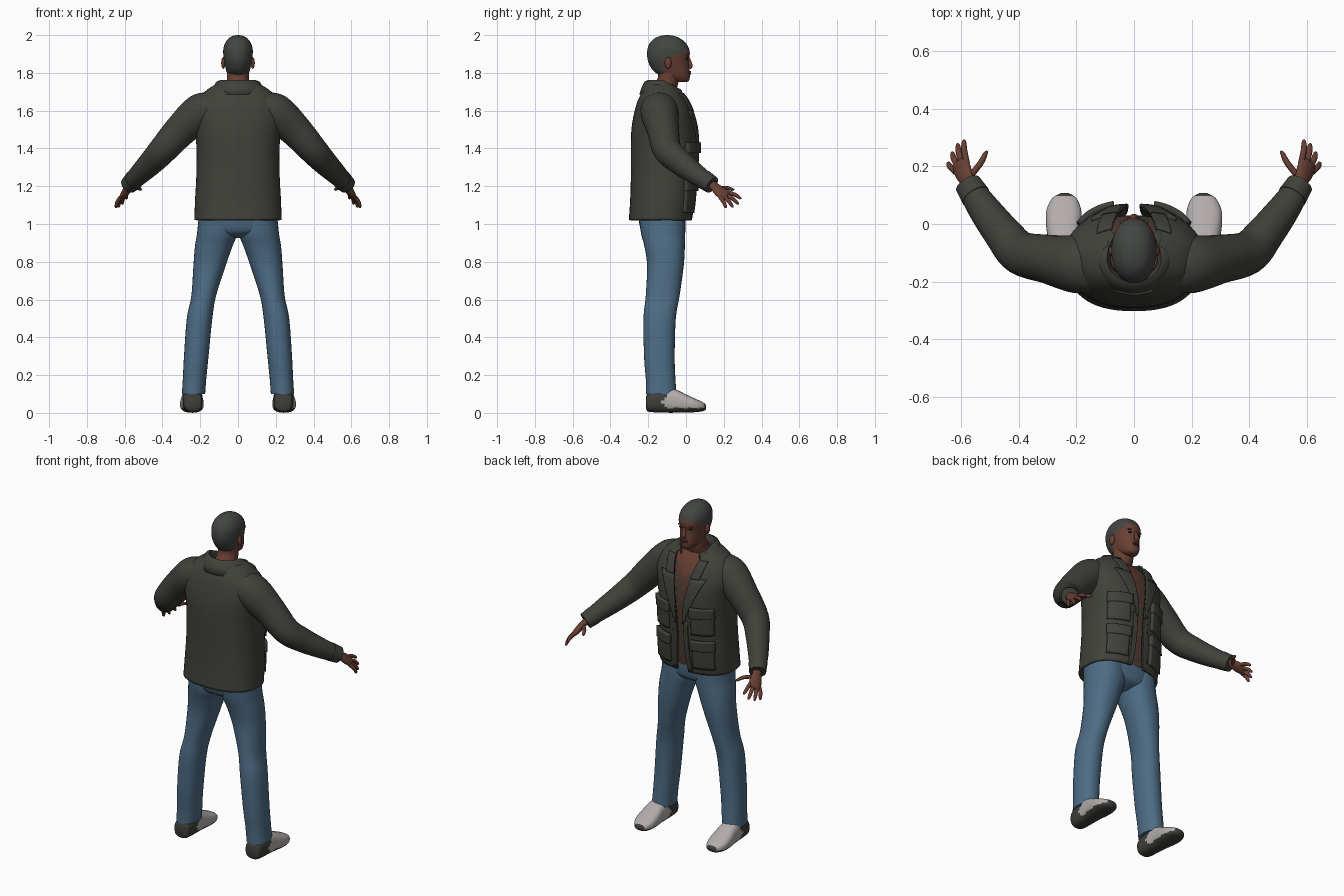
import bpy, bmesh, math
from mathutils import Vector as V

if "Cube" in bpy.data.objects:
    bpy.data.objects.remove(bpy.data.objects["Cube"])


def material(name, r, g, b):
    m = bpy.data.materials.new(name)
    m.use_nodes = True
    m.diffuse_color = (r, g, b, 1)
    bsdf = m.node_tree.nodes["Principled BSDF"]
    bsdf.inputs["Base Color"].default_value = (r, g, b, 1)
    bsdf.inputs["Roughness"].default_value = 0.9
    return m


JACKET = material("dark olive cloth", .052, .053, .043)
DENIM = material("blue denim", .075, .15, .235)
SKIN = material("brown skin", .14, .05, .033)
LIPS = material("dark lips", .10, .032, .024)
HAIR = material("charcoal hair", .055, .06, .055)
SHOE = material("pale grey canvas", .45, .41, .41)
SOLE = material("dark rubber", .048, .049, .041)
SHIRT = material("russet shirt", .10, .045, .032)
EYE = material("dark eye", .015, .012, .01)


def build(name, verts, faces, mats, rule=None, mirror=False, thick=0, angle=50):
    """Mesh object with a per-face colour rule and optional mirror / thickness."""
    me = bpy.data.meshes.new(name)
    me.from_pydata(verts, [], faces)
    bm = bmesh.new()
    bm.from_mesh(me)
    bmesh.ops.remove_doubles(bm, verts=bm.verts, dist=1e-5)
    bmesh.ops.recalc_face_normals(bm, faces=bm.faces)
    bm.to_mesh(me)
    bm.free()
    ob = bpy.data.objects.new(name, me)
    bpy.context.collection.objects.link(ob)
    for m in mats:
        me.materials.append(m)
    if rule:
        for p in me.polygons:
            p.material_index = rule(p.center)
    bpy.ops.object.select_all(action="DESELECT")
    bpy.context.view_layer.objects.active = ob
    ob.select_set(True)
    bpy.ops.object.shade_smooth_by_angle(angle=math.radians(angle))
    if thick:
        mod = ob.modifiers.new("thickness", "SOLIDIFY")
        mod.thickness, mod.offset = thick, 0
    if mirror:
        ob.modifiers.new("mirror", "MIRROR").use_mirror_merge = False
    return ob


def at(rows, f):
    """Catmull-Rom sample of a table of tuples at fractional row f."""
    i = min(int(f), len(rows) - 2)
    t = f - i
    a, b, c, d = (rows[max(0, min(len(rows) - 1, i + k))] for k in (-1, 0, 1, 2))
    return [q + t * .5 * (r - p + t * (2 * p - 5 * q + 4 * r - s + t * (3 * (q - r) + s - p)))
            for p, q, r, s in zip(a, b, c, d)]


def spline(rows, k):
    n = (len(rows) - 1) * k
    return [at(rows, i / k) for i in range(n + 1)]


def spow(v, e):
    return math.copysign(abs(v) ** e, v)


def loft(name, rings, mats, n=2, seg=32, **kw):
    """Skin over rings given as (centre, side vector, up vector)."""
    verts, faces = [], []
    for c, u, w in rings:
        for j in range(seg):
            t = math.tau * j / seg
            verts.append(c + u * spow(math.sin(t), 2 / n) + w * spow(math.cos(t), 2 / n))
    for i in range(len(rings) - 1):
        for j in range(seg):
            a, b = i * seg + j, i * seg + (j + 1) % seg
            faces.append((a, b, b + seg, a + seg))
    faces += [tuple(range(seg)), tuple(range(len(verts) - seg, len(verts)))]
    return build(name, verts, faces, mats, **kw)


def stack(name, rows, mats, k=4, **kw):
    """Upright loft from rows (z, x min, x max, back y, front y)."""
    rings = [(V(((a + b) / 2, (c + d) / 2, z)), V(((b - a) / 2, 0, 0)), V((0, (d - c) / 2, 0)))
             for z, a, b, c, d in spline(rows, k)]
    return loft(name, rings, mats, **kw)


def tube(name, rows, mats, side=(0, 0, 1), k=4, **kw):
    """Limb along rows (x, y, z, side radius, other radius)."""
    pts, rings = spline(rows, k), []
    for i, p in enumerate(pts):
        t = (V(pts[min(i + 1, len(pts) - 1)][:3]) - V(pts[max(i - 1, 0)][:3])).normalized()
        u = (V(side) - t * V(side).dot(t)).normalized()
        rings.append((V(p[:3]), u * p[3], t.cross(u) * p[4]))
    return loft(name, rings, mats, **kw)


def ball(name, loc, size, mat, mirror=False):
    rings = [(V(loc) + V((0, 0, size[2] * math.sin(a))),
              V((size[0] * math.cos(a), 0, 0)), V((0, size[1] * math.cos(a), 0)))
             for a in (math.pi * (i / 10 - .5) for i in range(11))]
    return loft(name, rings, [mat], seg=16, mirror=mirror)


# Jacket body: rows of z, half width, back y, front y, half opening
COAT = [(1.02, .225, -.297, .022, .04), (1.12, .222, -.29, .036, .03), (1.25, .215, -.286, .046, .024),
        (1.4, .214, -.286, .055, .03), (1.5, .224, -.283, .05, .045), (1.58, .236, -.27, .032, .06),
        (1.65, .213, -.25, .004, .075), (1.7, .168, -.225, -.03, .085), (1.735, .115, -.205, -.055, .09)]
POWER = 2.4
rows, SEG = spline(COAT, 5), 56
verts, faces = [], []
for z, rx, yb, yf, gap in rows:
    t0 = math.asin((gap / rx) ** (POWER / 2))
    for j in range(SEG + 1):
        t = t0 + (math.tau - 2 * t0) * j / SEG
        verts.append((rx * spow(math.sin(t), 2 / POWER),
                      (yb + yf) / 2 + (yf - yb) / 2 * spow(math.cos(t), 2 / POWER), z))
for i in range(len(rows) - 1):
    for j in range(SEG):
        a = i * (SEG + 1) + j
        faces.append((a, a + 1, a + SEG + 2, a + SEG + 1))
build("jacket_body", verts, faces, [JACKET], thick=.012)


def coat_at(z):
    return min(rows, key=lambda r: abs(r[0] - z)) if z > COAT[-1][0] else next(
        [p + (q - p) * (z - a[0]) / (b[0] - a[0]) for p, q in zip(a, b)]
        for a, b in zip(rows, rows[1:]) if z <= b[0] + 1e-6)


def patch(name, z0, z1, left, right, off, thick):
    """Cloth panel lying on the jacket front between two x edges."""
    n, verts = 10, []
    for i in range(n + 1):
        z = z0 + (z1 - z0) * i / n
        _, rx, yb, yf, gap = coat_at(z)
        for j in range(n + 1):
            x = left(z, gap) + (right(z, gap) - left(z, gap)) * j / n
            y = (yb + yf) / 2 + (yf - yb) / 2 * (1 - min(.99, x / rx) ** POWER) ** (1 / POWER)
            verts.append((x, y + off, z))
    faces = [(a, a + 1, a + n + 2, a + n + 1) for i in range(n) for j in range(n)
             for a in [i * (n + 1) + j]]
    build(name, verts, faces, [JACKET], mirror=True, thick=thick, angle=35)


# Pockets with flaps, lapels and front edge bands
for label, z0, z1 in (("breast", 1.27, 1.42), ("lower", 1.06, 1.22)):
    patch(label + "_pockets", z0, z1, lambda z, g: .075, lambda z, g: .185, .01, .022)
    patch(label + "_pocket_flaps", z1 - .045, z1 + .012, lambda z, g: .069, lambda z, g: .19, .018, .024)
patch("lapels", 1.32, 1.6, lambda z, g: g - .006, lambda z, g: g + .004 + (z - 1.32) * .28, .01, .012)
patch("upper_lapels", 1.595, 1.69, lambda z, g: g - .006, lambda z, g: g + .045, .012, .012)
patch("front_bands", 1.022, 1.34, lambda z, g: g - .003, lambda z, g: g + .026, .005, .01)

# Folded collar
profile = [(.083, 1.69), (.088, 1.735), (.096, 1.757), (.112, 1.75), (.128, 1.72), (.142, 1.685)]
verts, n = [], 36
for i in range(n + 1):
    a = .75 + (math.tau - 1.5) * i / n
    front = max(0, math.cos(a))
    verts += [(r * math.sin(a), -.122 + r * .85 * math.cos(a) + front * .035, z - .06 * front)
              for r, z in profile]
P = len(profile)
faces = [(a, a + 1, a + P + 1, a + P) for i in range(n) for j in range(P - 1) for a in [i * P + j]]
build("collar", verts, faces, [JACKET], thick=.01)

# Shirt with mottled pattern and open neck
def shirt_colour(c):
    if c.z > 1.57 + abs(c.x) * 1.2:
        return 1
    return 2 if math.sin(c.x * 85 + 2 * math.sin(c.z * 41)) * math.sin(c.z * 63 + c.x * 30) > .3 else 0


stack("shirt", [(z + .01, -rx + .025, rx - .025, yb + .025, yf - .025) for z, rx, yb, yf, g in COAT[:-1]],
      [SHIRT, SKIN, JACKET], k=8, n=POWER, seg=96, rule=shirt_colour)

# Sleeves and cuffs
tube("sleeves", [(.13, -.145, 1.63, .075, .09), (.2, -.14, 1.59, .1, .1), (.3, -.122, 1.5, .088, .085),
                 (.395, -.1, 1.395, .076, .076), (.455, -.035, 1.33, .068, .066),
                 (.52, .05, 1.265, .056, .056), (.57, .125, 1.215, .045, .045)],
     [JACKET], k=5, mirror=True)
tube("cuffs", [(.55, .095, 1.235, .052, .052), (.577, .138, 1.207, .047, .047)], [JACKET], k=1, mirror=True)

# Hands
ACROSS = (.6, -.5, -.5)
tube("palms", [(.565, .118, 1.22, .027, .022), (.58, .15, 1.198, .027, .019), (.593, .18, 1.172, .036, .019),
               (.606, .21, 1.148, .036, .014), (.609, .218, 1.143, .026, .008)],
     [SKIN], side=ACROSS, seg=20, mirror=True)
DIGITS = {"index_fingers": ((.583, .222, 1.165), (.592, .293, 1.135)),
          "middle_fingers": ((.598, .213, 1.152), (.614, .28, 1.105)),
          "ring_fingers": ((.612, .2, 1.142), (.634, .25, 1.09)),
          "little_fingers": ((.624, .185, 1.135), (.648, .213, 1.086)),
          "thumbs": ((.57, .168, 1.187), (.51, .254, 1.183))}
for label, (a, b) in DIGITS.items():
    a, b = V(a), V(b)
    mid = a.lerp(b, .5) + V((-.006 if label == "thumbs" else .003, 0, .006))
    tube(label, [(*a.lerp(b, -.15), .011, .011), (*mid, .0105, .0105), (*a.lerp(b, .88), .008, .008),
                 (*b, .003, .003)], [SKIN], seg=12, mirror=True)

# Jeans
stack("jeans_hips", [(.925, -.06, .06, -.17, -.07), (.95, -.15, .15, -.225, -.02), (.99, -.205, .205, -.245, -.004),
                     (1.07, -.205, .205, -.255, .0)], [DENIM], n=2.3)
stack("jeans_legs", [(1.04, .015, .208, -.25, -.004), (.95, .006, .217, -.238, -.004), (.88, .03, .228, -.22, -.006),
                     (.78, .065, .236, -.206, -.012), (.62, .116, .247, -.213, -.034), (.5, .136, .271, -.225, -.054),
                     (.3, .156, .286, -.222, -.06), (.18, .168, .292, -.213, -.056), (.1, .174, .297, -.212, -.05)],
      [DENIM], n=2.2, k=5, mirror=True)

# Shoes: rows of y, x centre, half width, bottom, top
feet = [(-.212, .238, .03, .025, .08), (-.195, .239, .048, .006, .11), (-.1, .241, .054, .001, .132),
        (-.05, .243, .057, .001, .122), (0, .244, .062, .001, .098), (.05, .244, .06, .004, .075),
        (.09, .242, .042, .009, .056), (.107, .241, .014, .02, .04)]
loft("shoes", [(V((x, y, (a + b) / 2)), V((w, 0, 0)), V((0, 0, (b - a) / 2))) for y, x, w, a, b in spline(feet, 6)],
     [SHOE, SOLE], n=2.6, seg=40, mirror=True,
     rule=lambda c: int(c.y < -.112 + .012 * math.sin(c.z * 90) or c.z < .026 or c.y > .098))

# Neck and head with cropped hair
tube("neck", [(0, -.125, 1.65, .085, .06), (0, -.115, 1.71, .064, .06), (0, -.095, 1.76, .058, .056),
              (0, -.09, 1.82, .058, .058)], [SKIN], side=(1, 0, 0))


def hair_colour(c):
    if c.y > -.012:
        line = 1.925
    elif c.y > -.062:
        line = 1.9
    elif c.y > -.115:
        line = 1.875
    else:
        line = 1.785
    return int(c.z > line)


skull = [(1.752, .022, -.03, .008), (1.762, .038, -.08, .017), (1.785, .053, -.135, .021), (1.81, .062, -.172, .02),
         (1.84, .069, -.192, .016), (1.87, .075, -.203, .014), (1.9, .078, -.206, .02), (1.93, .077, -.203, .015),
         (1.96, .067, -.19, -.003), (1.985, .047, -.163, -.035), (1.997, .022, -.13, -.07), (2.0, .003, -.105, -.095)]
stack("head", [(z, -w, w, b, f) for z, w, b, f in skull], [SKIN, HAIR], k=5, n=2.15, seg=56, rule=hair_colour)

# Face details and ears
tube("nose", [(0, .012, 1.88, .008, .008), (0, .02, 1.855, .01, .01), (0, .024, 1.835, .016, .011),
              (0, .018, 1.824, .013, .006)], [SKIN], side=(1, 0, 0), seg=16)
ball("upper_lip", (0, .017, 1.805, ), (.024, .011, .006), LIPS)
ball("lower_lip", (0, .016, 1.796), (.021, .011, .006), LIPS)
ball("eyes", (.03, .004, 1.874), (.013, .007, .005), EYE, True)
ball("brows", (.031, .006, 1.89), (.019, .008, .004), HAIR, True)
ball("ears", (.078, -.095, 1.852), (.011, .018, .031), SKIN, True)
